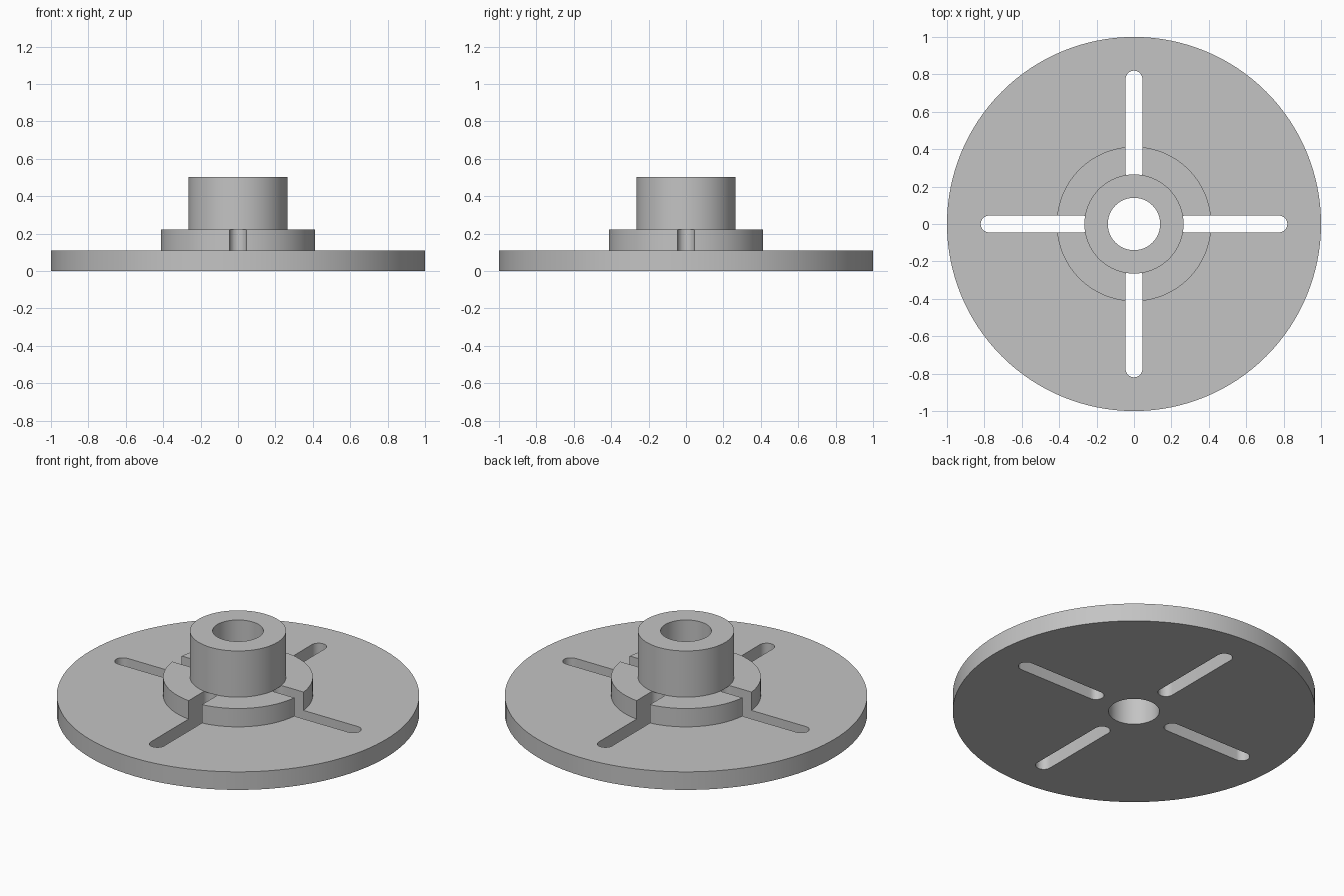
import bpy, bmesh, math
from mathutils import Matrix

cube = bpy.data.objects.get("Cube")
if cube:
    bpy.data.objects.remove(cube, do_unlink=True)

PLATE_R, PLATE_TOP = 1.0, 0.11
COLLAR_R, COLLAR_TOP = 0.413, 0.222
HUB_R, HUB_TOP = 0.265, 0.503
BORE_R = 0.14
SLOT_IN, SLOT_OUT, SLOT_R = 0.275, 0.775, 0.045
SEGMENTS = 128

steel = bpy.data.materials.new("grey_steel")
steel.use_nodes = True
colour = (0.55, 0.55, 0.55, 1.0)
steel.diffuse_color = colour
steel.node_tree.nodes["Principled BSDF"].inputs["Base Color"].default_value = colour


def make_object(name, bm):
    bmesh.ops.recalc_face_normals(bm, faces=bm.faces)
    mesh = bpy.data.meshes.new(name)
    bm.to_mesh(mesh)
    bm.free()
    mesh.materials.append(steel)
    obj = bpy.data.objects.new(name, mesh)
    bpy.context.collection.objects.link(obj)
    return obj


def lathe(name, profile):
    """Turn a closed (radius, height) profile around z."""
    bm = bmesh.new()
    verts = [bm.verts.new((r, 0, z)) for r, z in profile]
    edges = [bm.edges.new((verts[i - 1], v)) for i, v in enumerate(verts)]
    bmesh.ops.spin(bm, geom=verts + edges, cent=(0, 0, 0), axis=(0, 0, 1),
                   angle=math.tau, steps=SEGMENTS, use_merge=True)
    bmesh.ops.remove_doubles(bm, verts=bm.verts, dist=1e-5)
    return make_object(name, bm)


def slot_cutters(name, steps=16):
    """Four round-ended bars, a quarter turn apart."""
    bm = bmesh.new()
    for quarter in range(4):
        turn = Matrix.Rotation(quarter * math.pi / 2, 4, 'Z')
        outline = []
        for centre, start in ((SLOT_OUT, -math.pi / 2), (SLOT_IN, math.pi / 2)):
            for i in range(steps + 1):
                a = start + math.pi * i / steps
                outline.append((centre + SLOT_R * math.cos(a),
                                SLOT_R * math.sin(a), -0.1))
        base = bm.faces.new([bm.verts.new(turn @ Matrix.Translation(p).translation)
                             for p in outline])
        top = bmesh.ops.extrude_face_region(bm, geom=[base])["geom"]
        bmesh.ops.translate(bm, vec=(0, 0, 0.5),
                            verts=[v for v in top if isinstance(v, bmesh.types.BMVert)])
    return make_object(name, bm)


# Plate and collar in one turned piece, slotted right through
flange = lathe("slotted_flange", [
    (BORE_R, 0), (PLATE_R, 0), (PLATE_R, PLATE_TOP), (COLLAR_R, PLATE_TOP),
    (COLLAR_R, COLLAR_TOP), (BORE_R, COLLAR_TOP)])
cutter = slot_cutters("slot_cutter")
cutter.hide_render = True
cut = flange.modifiers.new("slots", 'BOOLEAN')
cut.operation, cut.solver, cut.object = 'DIFFERENCE', 'EXACT', cutter
bpy.context.view_layer.objects.active = flange
flange.select_set(True)
bpy.ops.object.modifier_apply(modifier=cut.name)
bpy.data.objects.remove(cutter, do_unlink=True)

# Hub tube covers the inner ends of the slots
hub = lathe("hub", [(BORE_R, COLLAR_TOP), (HUB_R, COLLAR_TOP),
                    (HUB_R, HUB_TOP), (BORE_R, HUB_TOP)])

# Smooth round walls, crisp rims
bpy.ops.object.select_all(action='DESELECT')
for obj in (flange, hub):
    obj.select_set(True)
bpy.context.view_layer.objects.active = flange
bpy.ops.object.shade_smooth_by_angle(angle=math.radians(30))
